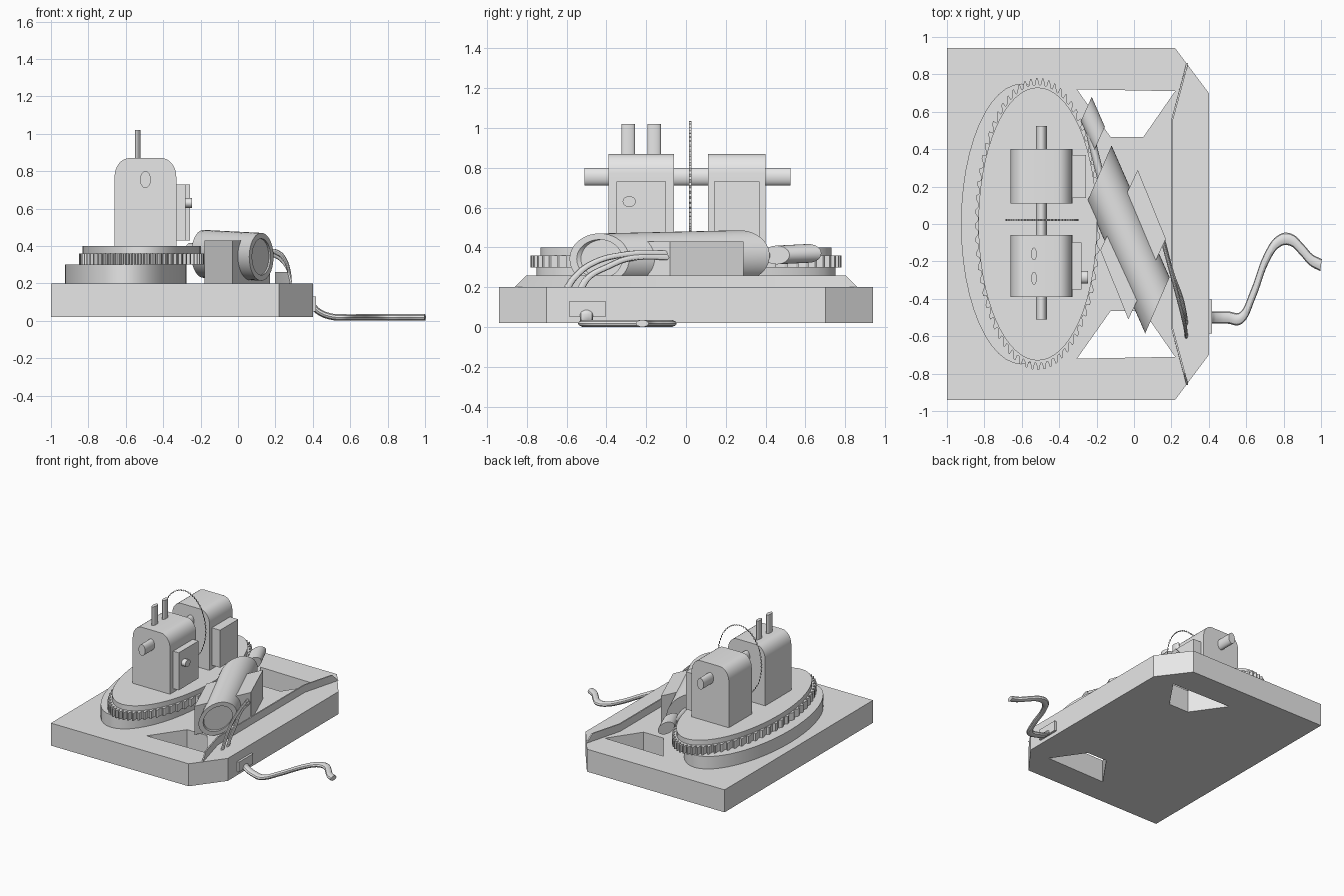
import bpy, bmesh, math
from mathutils import Vector, Matrix

if "Cube" in bpy.data.objects:
    bpy.data.objects.remove(bpy.data.objects["Cube"], do_unlink=True)

grey = bpy.data.materials.new("plain_grey")
grey.use_nodes = True
grey.diffuse_color = (0.8, 0.8, 0.8, 1)
grey.node_tree.nodes["Principled BSDF"].inputs["Base Color"].default_value = (0.8, 0.8, 0.8, 1)
parts = []


def add_object(name, mesh):
    mesh.materials.clear()
    mesh.materials.append(grey)
    obj = bpy.data.objects.new(name, mesh)
    bpy.context.collection.objects.link(obj)
    parts.append(obj)
    return obj


def finish(name, bm, recalc=True):
    if recalc:
        bmesh.ops.recalc_face_normals(bm, faces=bm.faces)
    mesh = bpy.data.meshes.new(name)
    bm.to_mesh(mesh)
    bm.free()
    return add_object(name, mesh)


def from_curve(name, curve, matrix):
    temp = bpy.data.objects.new(name + "_curve", curve)
    bpy.context.collection.objects.link(temp)
    deps = bpy.context.evaluated_depsgraph_get()
    mesh = bpy.data.meshes.new_from_object(temp.evaluated_get(deps))
    bpy.data.objects.remove(temp, do_unlink=True)
    mesh.transform(matrix)
    return add_object(name, mesh)


def box(name, lo, hi):
    bm = bmesh.new()
    bmesh.ops.create_cube(bm, size=1)
    lo, hi = Vector(lo), Vector(hi)
    for v in bm.verts:
        v.co = (lo + hi) / 2 + v.co * (hi - lo)
    return finish(name, bm)


def prism(name, outline, offset):
    """Closed outline pushed along an offset vector."""
    bm = bmesh.new()
    face = bm.faces.new([bm.verts.new(p) for p in outline])
    out = bmesh.ops.extrude_face_region(bm, geom=[face], use_keep_orig=True)
    for v in out["geom"]:
        if isinstance(v, bmesh.types.BMVert):
            v.co += Vector(offset)
    return finish(name, bm)


def loft(name, a, b, u, v, stations=((0, 1), (1, 1)), n=32, radius=lambda i: 1, caps=True):
    """Elliptical rings with half axes u, v along the line a-b."""
    a, b, u, v = map(Vector, (a, b, u, v))
    bm = bmesh.new()
    rings = []
    for t, r in stations:
        ring = []
        for i in range(n):
            ang = math.tau * i / n
            ring.append(bm.verts.new(a.lerp(b, t) + (u * math.cos(ang) + v * math.sin(ang)) * r * radius(i)))
        rings.append(ring)
    for r0, r1 in zip(rings, rings[1:]):
        for i in range(n):
            j = (i + 1) % n
            bm.faces.new((r0[i], r0[j], r1[j], r1[i]))
    if caps:
        bm.faces.new(rings[0])
        bm.faces.new(rings[-1])
    return finish(name, bm)


def tube(name, points, r, scale=(1, 1, 1)):
    curve = bpy.data.curves.new(name, "CURVE")
    curve.dimensions = "3D"
    curve.bevel_depth = r
    curve.bevel_resolution = 3
    curve.resolution_u = 6
    curve.use_fill_caps = True
    spline = curve.splines.new("BEZIER")
    spline.bezier_points.add(len(points) - 1)
    for bp, p in zip(spline.bezier_points, points):
        bp.co = [c / s for c, s in zip(p, scale)]
        bp.handle_left_type = bp.handle_right_type = "AUTO"
    return from_curve(name, curve, Matrix.Diagonal((*scale, 1)))


# Base slab with two trapezoid openings
slab = bpy.data.curves.new("base_slab", "CURVE")
slab.dimensions = "2D"
slab.fill_mode = "BOTH"
slab.extrude = 0.09
half = [(0.4, 0.7), (0.22, 0.94), (-1, 0.94)]
outlines = [half + [(x, -y) for x, y in reversed(half)]]
hole = [(-0.305, 0.72), (0.22, 0.71), (0.05, 0.465), (-0.125, 0.465)]
outlines += [[(x, s * y) for x, y in hole] for s in (1, -1)]
for outline in outlines:
    sp = slab.splines.new("POLY")
    sp.points.add(len(outline) - 1)
    for pt, (x, y) in zip(sp.points, outline):
        pt.co = (x, y, 0, 1)
    sp.use_cyclic_u = True
from_curve("base_slab", slab, Matrix.Translation((0, 0, 0.11)))

# Thin low wall along the right edge, sloping down at both ends
bm = bmesh.new()
sections = []
for x, y, x_top, y_top in ((0.28, -0.86, 0.265, -0.8), (0.197, -0.55, 0.197, -0.55),
                           (0.197, 0.55, 0.197, 0.55), (0.28, 0.86, 0.265, 0.8)):
    sections.append([bm.verts.new(p) for p in ((x, y, 0.2), (x + 0.01, y, 0.2),
                                               (x_top + 0.01, y_top, 0.26), (x_top, y_top, 0.26))])
for s0, s1 in zip(sections, sections[1:]):
    for i in range(4):
        j = (i + 1) % 4
        bm.faces.new((s0[i], s0[j], s1[j], s1[i]))
bm.faces.new(sections[0])
bm.faces.new(sections[-1])
finish("edge_wall", bm)

# Oval plinth, toothed ring and oval table
loft("oval_plinth", (-0.6, 0, 0.2), (-0.6, 0, 0.3), (0.325, 0, 0), (0, 0.75, 0), n=48)
loft("toothed_ring", (-0.515, 0, 0.3), (-0.515, 0, 0.36), (0.335, 0, 0), (0, 0.78, 0),
     n=256, radius=lambda i: 1 if i % 4 < 2 else 0.955)
loft("oval_table", (-0.515, 0, 0.3), (-0.515, 0, 0.4), (0.317, 0, 0), (0, 0.73, 0), n=64)

# Two round-shouldered housings with side boxes
for name, y0, y1, box_y0, box_y1, box_x in (("front", -0.39, -0.06, -0.35, -0.1, -0.28),
                                            ("back", 0.11, 0.4, 0.14, 0.37, -0.257)):
    profile = [(-0.66, y0, 0.4), (-0.33, y0, 0.4)]
    for side, start in ((1, 0), (-1, 90)):
        for k in range(9):
            ang = math.radians(start + k * 90 / 8)
            profile.append((-0.495 + side * 0.085 + 0.08 * math.cos(ang), y0, 0.77 + 0.1 * math.sin(ang)))
    prism(name + "_housing", profile, (0, y1 - y0, 0))
    box(name + "_side_box", (-0.34, box_y0, 0.43), (box_x, box_y1, 0.73))

loft("side_knob", (-0.29, -0.285, 0.63), (-0.245, -0.285, 0.63), (0, 0.033, 0), (0, 0, 0.027), n=24)
loft("axle", (-0.495, -0.51, 0.755), (-0.495, 0.525, 0.755), (0.029, 0, 0), (0, 0, 0.045))
for name, y in (("front_pipe", -0.29), ("rear_pipe", -0.16)):
    loft(name, (-0.535, y, 0.8), (-0.535, y, 1.02), (0.015, 0, 0), (0, 0.034, 0), n=24)

# Open toothed blade rim
loft("blade_rim", (-0.492, 0.015, 0.755), (-0.492, 0.027, 0.755), (0.195, 0, 0), (0, 0, 0.28),
     n=120, radius=lambda i: 1 if i % 2 else 0.965, caps=False)

# Slanted motor with recessed front, its cradle and drive shaft
loft("motor", (-0.185, 0.27, 0.358), (0.125, -0.435, 0.342), (0.065, 0.15, 0), (0, 0, 0.128),
     stations=((0, 1), (1, 1), (1, 0.76), (0.97, 0.76)), n=40)
prism("motor_cradle", [(0.02, 0.29, 0.2), (0.17, -0.08, 0.2), (-0.03, -0.51, 0.2), (-0.18, -0.14, 0.2)],
      (0, 0, 0.23))
loft("drive_shaft", (-0.24, 0.5, 0.362), (-0.18, 0.26, 0.355), (0.014, 0.03, 0), (0, 0, 0.028), n=20)
loft("drive_roller", (-0.255, 0.615, 0.37), (-0.185, 0.455, 0.362), (0.029, 0.065, 0), (0, 0, 0.047), n=24)

# Two wires from the motor to the base
for name, dy, dz in (("front_wire", 0, 0), ("rear_wire", 0.07, -0.02)):
    tube(name, [(0.15, -0.08 + dy * 0.3, 0.37 + dz), (0.21, -0.3 + dy * 0.3, 0.365 + dz),
                (0.255, -0.47 + dy, 0.32 + dz), (0.275, -0.56 + dy, 0.25), (0.28, -0.6 + dy, 0.19)],
         0.018, (0.5, 1, 0.8))

# Cable socket and trailing cable
box("cable_socket", (0.39, -0.585, 0.05), (0.418, -0.405, 0.13))
tube("power_cable", [(0.4, -0.5, 0.08), (0.43, -0.5, 0.05), (0.5, -0.5, 0.022), (0.575, -0.5, 0.018),
                     (0.635, -0.38, 0.018), (0.71, -0.18, 0.018), (0.77, -0.095, 0.018),
                     (0.84, -0.085, 0.018), (0.9, -0.14, 0.018), (0.945, -0.19, 0.018), (1, -0.22, 0.018)],
     0.033, (0.5, 1, 0.54))

# Smooth round surfaces, keep edges sharp
bpy.ops.object.select_all(action="DESELECT")
for obj in parts:
    obj.select_set(True)
bpy.context.view_layer.objects.active = parts[0]
bpy.ops.object.shade_smooth_by_angle(angle=math.radians(30))
